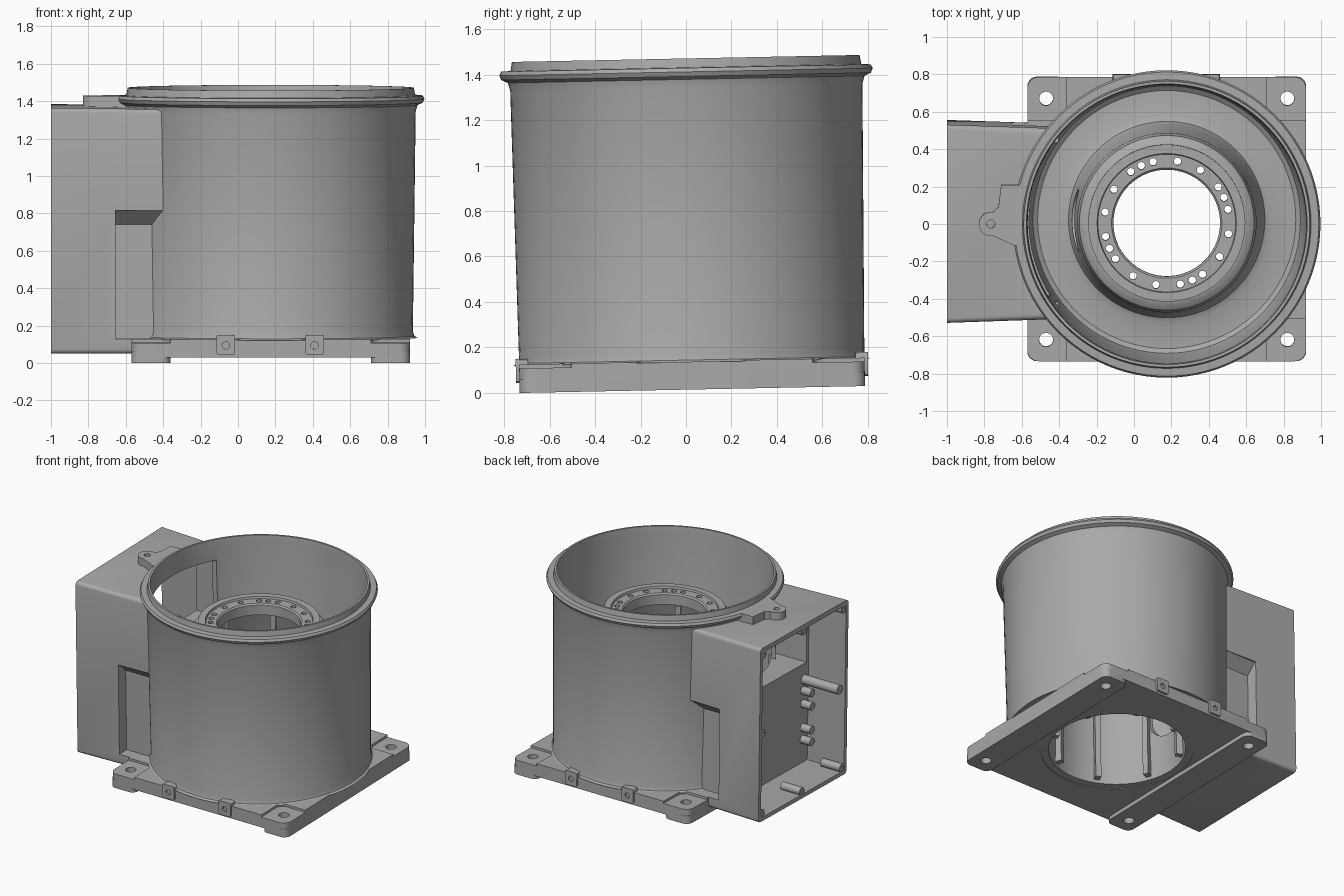
import bpy, bmesh
from math import pi, cos, sin, radians
from mathutils import Matrix, Vector

if "Cube" in bpy.data.objects:
    bpy.data.objects.remove(bpy.data.objects["Cube"])

metal = bpy.data.materials.new("cast_grey")
metal.use_nodes = True
grey = (0.4, 0.4, 0.4, 1)
metal.diffuse_color = grey
metal.node_tree.nodes["Principled BSDF"].inputs["Base Color"].default_value = grey
parts = []


def finish(name, bm, keep=True):
    bmesh.ops.recalc_face_normals(bm, faces=bm.faces)
    me = bpy.data.meshes.new(name)
    bm.to_mesh(me)
    bm.free()
    ob = bpy.data.objects.new(name, me)
    bpy.context.collection.objects.link(ob)
    if keep:
        me.materials.append(metal)
        parts.append(ob)
    return ob


def prism(name, pts, lo, hi, axis="z", keep=True):
    """Extrude an outline along z, or an (x, z) outline along y."""
    bm = bmesh.new()
    put = (lambda a, b, c: (a, b, c)) if axis == "z" else (lambda a, b, c: (a, c, b))
    face = bm.faces.new([bm.verts.new(put(a, b, lo)) for a, b in pts])
    ext = bmesh.ops.extrude_face_region(bm, geom=[face])["geom"]
    move = Vector(put(0, 0, hi - lo))
    bmesh.ops.translate(bm, verts=[v for v in ext if isinstance(v, bmesh.types.BMVert)], vec=move)
    return finish(name, bm, keep)


def rounded(x0, x1, y0, y1, r, n=6):
    pts = []
    for k, (cx, cy) in enumerate([(x1 - r, y1 - r), (x0 + r, y1 - r), (x0 + r, y0 + r), (x1 - r, y0 + r)]):
        for i in range(n + 1):
            a = pi / 2 * (k + i / n)
            pts.append((cx + r * cos(a), cy + r * sin(a)))
    return pts


def block(name, x0, x1, y0, y1, z0, z1, keep=True):
    return prism(name, [(x0, y0), (x1, y0), (x1, y1), (x0, y1)], z0, z1, keep=keep)


def rod(name, centre, r, length, axis="z", keep=True, n=24):
    bm = bmesh.new()
    turn = {"z": Matrix(), "x": Matrix.Rotation(pi / 2, 4, "Y"), "y": Matrix.Rotation(pi / 2, 4, "X")}[axis]
    bmesh.ops.create_cone(bm, cap_ends=True, segments=n, radius1=r, radius2=r, depth=length,
                          matrix=Matrix.Translation(centre) @ turn)
    return finish(name, bm, keep)


def lathe(name, profile, n=96):
    bm = bmesh.new()
    vs = [bm.verts.new((r, 0, z)) for r, z in profile]
    es = [bm.edges.new((vs[i - 1], vs[i])) for i in range(len(vs))]
    bmesh.ops.spin(bm, geom=vs + es, cent=(0, 0, 0), axis=(0, 0, 1), angle=2 * pi, steps=n)
    bmesh.ops.remove_doubles(bm, verts=bm.verts, dist=1e-5)
    return finish(name, bm)


def cut(ob, *cutters):
    for c in cutters:
        c.hide_render = True
        m = ob.modifiers.new("cut", "BOOLEAN")
        m.operation, m.solver, m.object = "DIFFERENCE", "EXACT", c
        bpy.context.view_layer.objects.active = ob
        bpy.ops.object.modifier_apply(modifier=m.name)
        bpy.data.objects.remove(c)


# Round housing: outer wall, rim, deep floor and inner tower in one profile
housing = lathe("housing", [
    (.785, .12), (.768, .13), (.76, .155), (.775, 1.33), (.785, 1.365), (.813, 1.378),
    (.822, 1.398), (.813, 1.415), (.772, 1.417), (.765, 1.457), (.75, 1.457), (.745, 1.40),
    (.728, .27), (.715, .22), (.69, .2), (.56, .2), (.525, .215), (.51, .25), (.48, 1.04),
    (.467, 1.1), (.44, 1.12), (.42, 1.125), (.42, 1.17), (.372, 1.17), (.368, 1.155),
    (.295, 1.155), (.285, 1.145), (.285, 1.07), (.4, 1.07), (.44, 1.0), (.475, .035),
    (.532, .035), (.532, .12)])
angles = [12.5 + 22.5 * i for i in range(16)] + [24 + 90 * i for i in range(4)]
cut(housing, block("window", -.92, -.53, -.39, .39, .82, 1.3, False),
    rod("cable_port", (-.46, 0, .5), .17, .2, "x", False, 32),
    *[rod("bolt_hole", (.335 * cos(radians(a)), .335 * sin(radians(a)), 1.12), .02, .2, keep=False, n=12)
      for a in angles])

# Ribs inside the tower
for i in range(8):
    a = pi / 8 + i * pi / 4
    rib = block("tower_rib", .425, .48, -.02, .02, .06, 1.0)
    rib.data.transform(Matrix.Rotation(a, 4, "Z"))

# Base plate with runners, corner pads and mounting holes
plate = prism("base_plate", rounded(-.745, .745, -.76, .76, .06), .03, .125)
runners = [prism("base_runner", rounded(min(s * .535, s * .745), max(s * .535, s * .745), -.76, .76, .05), 0, .06)
           for s in (-1, 1)]
cut(plate, rod("centre_bore", (0, 0, .08), .53, .3, keep=False, n=96))
for sx in (-1, 1):
    for sy in (-1, 1):
        x, y = sorted((sx * .535, sx * .9)), sorted((sy * .53, sy * .9))
        cut(plate, prism("pad_recess", rounded(*x, *y, .05), .108, .2, keep=False),
            rod("mount_hole", (sx * .645, sy * .645, .05), .037, .4, keep=False))
        cut(runners[sx > 0], rod("mount_hole", (sx * .645, sy * .645, .05), .037, .4, keep=False))

# Small drilled tabs on the front and back edges
for sy in (-1, 1):
    for x in (-.24, .235):
        tab = prism("edge_tab", rounded(x - .05, x + .05, .045, .15, .012, 3),
                    *sorted((sy * .72, sy * .775)), axis="y")
        cut(tab, rod("tab_hole", (x, sy * .78, .095), .02, .08, "y", False, 16))

# Side connection box, flared to its open end
bm = bmesh.new()
bmesh.ops.create_cube(bm, size=1)
for v in bm.verts:
    outer = v.co.x < 0
    w, z0, z1 = (.53, .045, 1.36) if outer else (.505, .045, 1.35)
    v.co = (-1.175 if outer else -.45, w if v.co.y > 0 else -w, z1 if v.co.z > 0 else z0)
long_edges = [e for e in bm.edges if abs(e.verts[0].co.x - e.verts[1].co.x) > .1]
bmesh.ops.bevel(bm, geom=long_edges, offset=.025, segments=4, affect="EDGES", profile=.5)
box = finish("connection_box", bm)
cut(box, block("cavity", -1.3, -.865, -.5, .5, .075, 1.325, False),
    block("upper_cavity", -.9, -.4, -.475, .475, .82, 1.325, False),
    rod("bore_clearance", (0, 0, .8), .752, 2, keep=False, n=96))
for sy in (-1, 1):
    cut(box, prism("side_pocket", [(-.83, .125), (-.5, .125), (-.5, .81), (-.83, .81)],
                   *sorted((sy * .43, sy * .7)), axis="y", keep=False))
    # Sloped roof of the side pocket
    bm = bmesh.new()
    tri = [(sy * .425, .73), (sy * .425, .82), (sy * .507, .81)]
    ends = [[bm.verts.new((x, y, z)) for y, z in tri] for x in (-.835, -.58)]
    for e in ends:
        bm.faces.new(e)
    for i in range(3):
        bm.faces.new((ends[0][i - 1], ends[0][i], ends[1][i], ends[1][i - 1]))
    finish("pocket_roof", bm)

# Cover bosses around the opening, and posts inside the box
for y, z in [(-.48, .1), (.48, .1), (-.48, 1.3), (.48, 1.3), (0, 1.305), (0, .095), (.48, .7)]:
    boss = rod("cover_boss", (-1.09, y, z), .03, .16, "x")
    cut(boss, rod("boss_hole", (-1.17, y, z), .012, .1, "x", False, 12))
rod("long_post", (-1.01, -.45, .7), .035, .31, "x")
for z in (.25, .34, .52, .62):
    rod("short_post", (-.9, -.44, z), .03, .09, "x")

# Drilled lug on top of the box
arc = [(-.94 + .065 * cos(radians(a)), .065 * sin(radians(a))) for a in range(80, 281, 20)]
lug = prism("top_lug", [(-.75, .21), (-.885, .21), (-.9, .09)] + arc + [(-.815, -.115), (-.75, -.115)], 1.335, 1.415)
cut(lug, rod("lug_hole", (-.94, 0, 1.4), .022, .1, keep=False))

# Set the whole casting in place with its slight lean, then shade
place = Matrix.Translation((.175, .028, .0147)) @ Matrix.Rotation(.02, 4, "X")
bpy.ops.object.select_all(action="DESELECT")
for ob in parts:
    ob.data.transform(place)
    ob.select_set(True)
bpy.context.view_layer.objects.active = housing
bpy.ops.object.shade_smooth_by_angle(angle=radians(30))
